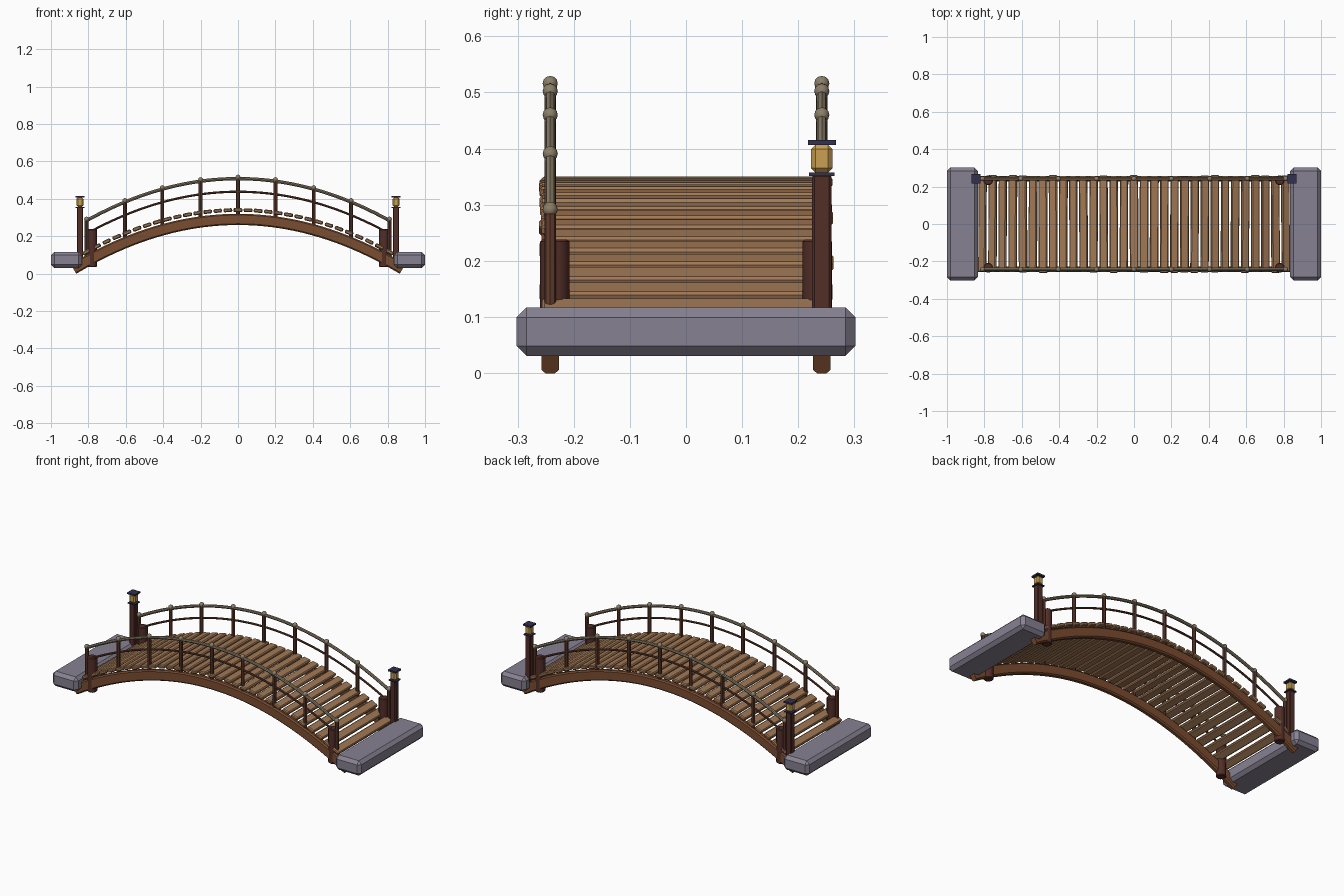
import bpy, math, random
from mathutils import Matrix, Vector

if "Cube" in bpy.data.objects:
    bpy.data.objects.remove(bpy.data.objects["Cube"])

random.seed(4)
K = 0.342                      # arch curvature: z = top - K x^2
SIDE_Y = 0.242


def arch(x, top):
    return top - K * x * x


def material(name, rgb):
    m = bpy.data.materials.new(name)
    m.diffuse_color = tuple((c / 255) ** 2.2 for c in rgb) + (1,)
    m.use_nodes = True
    m.node_tree.nodes["Principled BSDF"].inputs["Base Color"].default_value = m.diffuse_color
    return m


BEAM = material("beam wood", (122, 78, 52))
PLANK = material("plank wood", (160, 120, 86))
POST = material("dark wood", (98, 62, 48))
PILLAR = material("pillar wood", (84, 50, 44))
BAMBOO = material("weathered rail", (138, 126, 104))
STONE = material("stone", (134, 128, 144))
METAL = material("lantern metal", (52, 52, 78))
GLOW = material("lantern glass", (200, 158, 84))


def finish(obj, name, mat, bevel=0, segments=1):
    obj.name = name
    obj.data.materials.append(mat)
    if bevel:
        b = obj.modifiers.new("Bevel", "BEVEL")
        b.width, b.segments = bevel, segments
    return obj


def box(name, loc, size, mat, bevel=0, rot=(0, 0, 0)):
    bpy.ops.mesh.primitive_cube_add(size=1, location=loc, rotation=rot)
    obj = bpy.context.object
    obj.data.transform(Matrix.Diagonal((*size, 1)))
    return finish(obj, name, mat, bevel)


def cylinder(name, x, y, z0, z1, r, mat, sides=10, bevel=0):
    bpy.ops.mesh.primitive_cylinder_add(vertices=sides, radius=r, depth=z1 - z0,
                                        location=(x, y, (z0 + z1) / 2))
    obj = bpy.context.object
    bpy.ops.object.shade_smooth_by_angle(angle=math.radians(40))
    return finish(obj, name, mat, bevel)


def arch_sweep(name, y, top, half_len, section, mat, steps=40):
    """Sweep a closed (y, normal) section along the arch."""
    verts, faces, n = [], [], len(section)
    for i in range(steps + 1):
        x = -half_len + 2 * half_len * i / steps
        nrm = Vector((2 * K * x, 0, 1)).normalized()
        for a, b in section:
            verts.append((x + nrm.x * b, y + a, arch(x, top) + nrm.z * b))
    for i in range(steps):
        for j in range(n):
            k = (j + 1) % n
            faces.append((i * n + j, i * n + k, (i + 1) * n + k, (i + 1) * n + j))
    faces += [tuple(reversed(range(n))), tuple(steps * n + j for j in range(n))]
    me = bpy.data.meshes.new(name)
    me.from_pydata(verts, [], faces)
    obj = bpy.data.objects.new(name, me)
    bpy.context.collection.objects.link(obj)
    bpy.ops.object.select_all(action="DESELECT")
    obj.select_set(True)
    bpy.context.view_layer.objects.active = obj
    bpy.ops.object.mode_set(mode="EDIT")
    bpy.ops.mesh.select_all(action="SELECT")
    bpy.ops.mesh.normals_make_consistent(inside=False)
    bpy.ops.object.mode_set(mode="OBJECT")
    bpy.ops.object.shade_smooth_by_angle(angle=math.radians(40))
    return finish(obj, name, mat)


def ring(r, n=8):
    return [(r * math.cos(2 * math.pi * i / n), r * math.sin(2 * math.pi * i / n))
            for i in range(n)]


# chamfered rectangular section of the main beams
w, h, c = 0.0155, 0.03, 0.007
beam_section = [(-w, -h + c), (-w + c, -h), (w - c, -h), (w, -h + c),
                (w, h - c), (w - c, h), (-w + c, h), (-w, h - c)]

for side, y in (("front", -SIDE_Y), ("back", SIDE_Y)):
    # arched beam and two rails
    arch_sweep(f"{side}_arch_beam", y, 0.29, 0.88, beam_section, BEAM)
    arch_sweep(f"{side}_top_rail", y, 0.508, 0.815, ring(0.009), BAMBOO)
    arch_sweep(f"{side}_middle_rail", y, 0.438, 0.815, ring(0.006), POST)

    # balusters with ball caps
    for i, x in enumerate((-0.81, -0.605, -0.405, -0.2, 0, 0.2, 0.405, 0.605, 0.81)):
        cylinder(f"{side}_baluster_{i}", x, y, arch(x, 0.30), arch(x, 0.512), 0.0105, POST, 8)
        bpy.ops.mesh.primitive_uv_sphere_add(segments=10, ring_count=6, radius=0.0135,
                                             location=(x, y, arch(x, 0.516)))
        bpy.ops.object.shade_smooth_by_angle(angle=math.radians(40))
        finish(bpy.context.object, f"{side}_baluster_cap_{i}", BAMBOO)

    # stout end pillars
    for end, s in (("left", -1), ("right", 1)):
        cylinder(f"{side}_{end}_end_pillar", s * 0.78, math.copysign(0.234, y),
                 0.035, 0.238, 0.0265, PILLAR, 12, 0.004)

# deck planks following the arch
COUNT = 31
for i in range(COUNT):
    x = -0.81 + 1.62 * i / (COUNT - 1)
    tilt = math.atan(2 * K * x) + random.uniform(-0.03, 0.03)
    box(f"plank_{i:02d}", (x, random.uniform(-0.003, 0.003), arch(x, 0.34)),
        (random.uniform(0.043, 0.047), random.uniform(0.508, 0.52), 0.02),
        PLANK, 0.005, (0, tilt, random.uniform(-0.006, 0.006)))

for end, s in (("left", -1), ("right", 1)):
    # stone footing
    box(f"{end}_stone_footing", (s * 0.9175, 0, 0.0735), (0.165, 0.604, 0.087), STONE, 0.018)
    # lantern on its post, back side only
    lx, ly = s * 0.845, 0.242
    box(f"{end}_lantern_post", (lx, ly, 0.216), (0.034, 0.034, 0.276), PILLAR, 0.004)
    box(f"{end}_lantern_base", (lx, ly, 0.354), (0.046, 0.046, 0.006), METAL)
    box(f"{end}_lantern_glass", (lx, ly, 0.382), (0.038, 0.038, 0.05), GLOW, 0.008)
    box(f"{end}_lantern_cap", (lx, ly, 0.411), (0.05, 0.05, 0.009), METAL)
